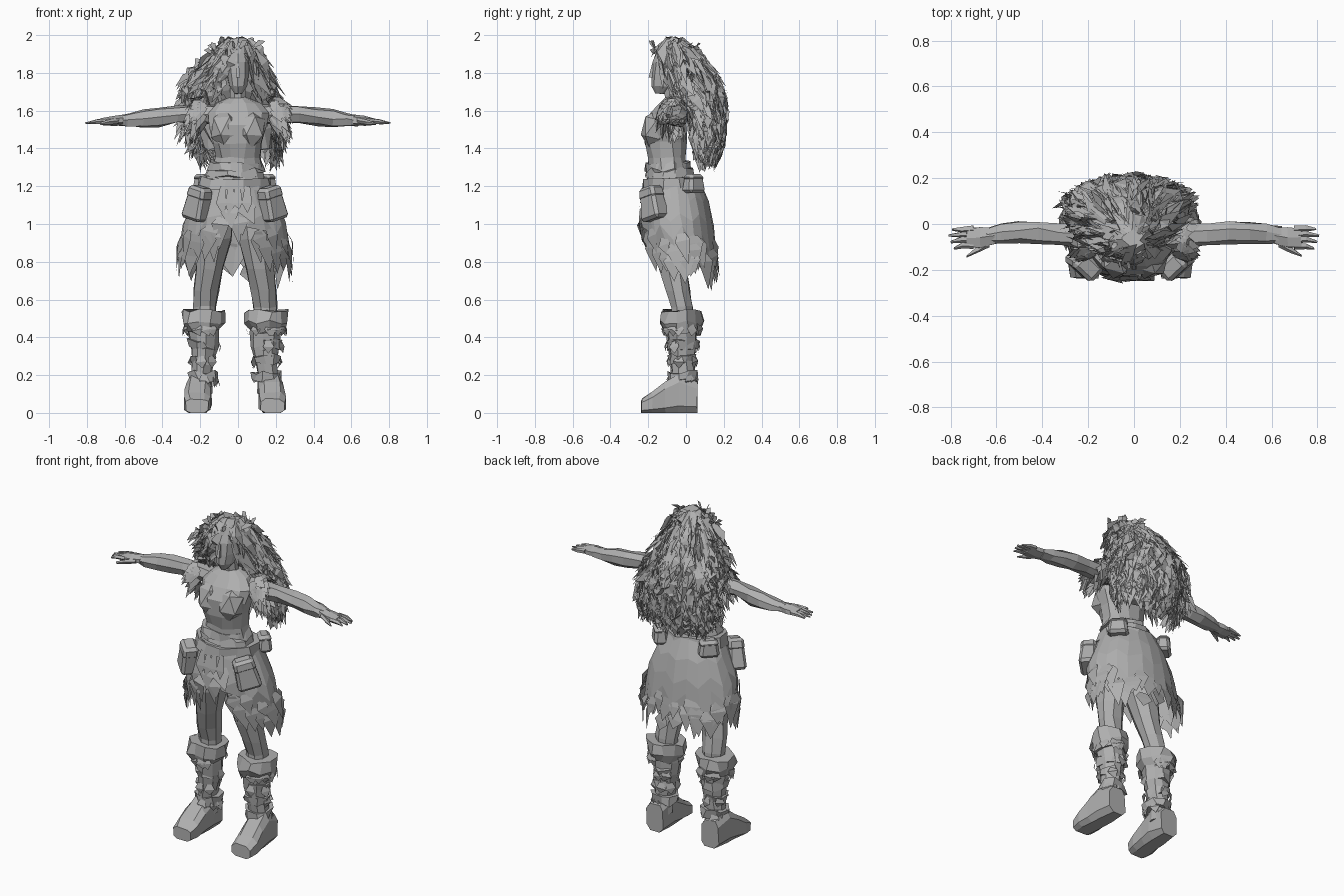
import bpy, bmesh, math, random
from mathutils import Vector, Matrix

random.seed(7)
if "Cube" in bpy.data.objects:
    bpy.data.objects.remove(bpy.data.objects["Cube"])

grey = bpy.data.materials.new("plain grey")
grey.use_nodes = True
grey.diffuse_color = (0.43, 0.43, 0.43, 1)
grey.node_tree.nodes["Principled BSDF"].inputs["Base Color"].default_value = (0.43, 0.43, 0.43, 1)
HIP = -0.017  # the lower body stands slightly to its right


def rnd(a):
    return random.uniform(-a, a)


def finish(bm, name, fix=True):
    if fix:
        bmesh.ops.recalc_face_normals(bm, faces=bm.faces)
    me = bpy.data.meshes.new(name)
    bm.to_mesh(me)
    bm.free()
    me.materials.append(grey)
    bpy.context.collection.objects.link(bpy.data.objects.new(name, me))


def tube(name, rows, axis="z", n=8, jitter=0.006, side=1, shift=0, power=1):
    """Loft of rings; each row is x, y, z and the two radii across the axis."""
    bm = bmesh.new()
    axes = {"z": ((1, 0, 0), (0, 1, 0)), "x": ((0, 1, 0), (0, 0, 1)), "y": ((1, 0, 0), (0, 0, 1))}
    u, v = map(Vector, axes[axis])
    rings = []
    for x, y, z, ru, rv in rows:
        ring = []
        for i in range(n):
            a = math.tau * (i + 0.5) / n
            c, s = (math.copysign(abs(f) ** power, f) for f in (math.cos(a), math.sin(a)))
            p = Vector((x, y, z)) + u * ru * c + v * rv * s
            p += Vector((rnd(jitter), rnd(jitter), rnd(jitter)))
            ring.append(bm.verts.new((p.x * side + shift, p.y, max(p.z, 0))))
        rings.append(ring)
    for r0, r1 in zip(rings, rings[1:]):
        for i in range(n):
            bm.faces.new((r0[i], r0[(i + 1) % n], r1[(i + 1) % n], r1[i]))
    bm.faces.new(rings[0])
    bm.faces.new(rings[-1])
    finish(bm, name)


def leaf(bm, root, mid, tip, width, out):
    """Pointed card that bends at its middle."""
    across = (tip - root).cross(out)
    if across.length < 1e-5:
        return
    w = across.normalized() * width / 2
    a, b, c, d, e = (bm.verts.new(p) for p in (root - w * 0.5, root + w * 0.5, mid + w, mid - w, tip))
    bm.faces.new((a, b, c, d))
    bm.faces.new((d, c, e))


def ring_point(table, z, a, scale=1.0):
    """Point on an elliptical profile; angle zero is the back."""
    row = table[-1]
    for r0, r1 in zip(table, table[1:]):
        if r0[0] >= z >= r1[0]:
            t = (r0[0] - z) / (r0[0] - r1[0])
            row = [p + (q - p) * t for p, q in zip(r0, r1)]
    _, cx, cy, rx, ry = row
    return Vector((cx + rx * scale * math.sin(a), cy + ry * scale * math.cos(a), z))


# Torso, bodice frill, neck and head
tube("torso", [(HIP, -.08, 1.18, .18, .14), (-.01, -.09, 1.27, .145, .11), (0, -.1, 1.35, .122, .1),
               (0, -.108, 1.43, .132, .112), (0, -.108, 1.52, .155, .118), (0, -.09, 1.59, .165, .095),
               (0, -.07, 1.64, .12, .07), (0, -.06, 1.67, .05, .05)], n=12, power=.9)
tube("waist_frill", [(-.008, -.095, 1.285, .15, .115), (-.008, -.097, 1.33, .135, .11)], n=16, jitter=.014)
tube("neck", [(0, -.06, 1.6, .05, .05), (0, -.075, 1.75, .042, .045)], jitter=.002)
tube("head", [(0, -.135, 1.69, .022, .025), (0, -.12, 1.73, .048, .06), (0, -.1, 1.79, .06, .085),
              (0, -.09, 1.86, .066, .085), (0, -.08, 1.94, .05, .06)], n=10, jitter=.003)
tube("nose", [(0, -.185, 1.775, .014, .018), (0, -.172, 1.85, .007, .01)], n=4, jitter=0)
for s, side in ((1, "left"), (-1, "right")):
    bm = bmesh.new()
    bmesh.ops.create_icosphere(bm, subdivisions=1, radius=1)
    bm.transform(Matrix.Translation((s * .068, -.165, 1.505)) @ Matrix.Rotation(-.25, 4, "X")
                 @ Matrix.Diagonal((.085, .075, .11, 1)))
    finish(bm, side + "_bust")

# Hair: solid core under layers of broad pointed locks
hair = [(1.98, 0, -.07, .05, .05), (1.93, -.01, -.06, .12, .115), (1.86, -.02, -.03, .16, .14),
        (1.78, -.035, .015, .205, .145), (1.7, -.045, .045, .245, .15), (1.6, -.025, .085, .255, .118),
        (1.5, -.01, .1, .245, .1), (1.4, -.005, .105, .23, .085), (1.28, 0, .095, .18, .05)]
tube("hair_core", [(x, y + .01, z, rx * .82, ry * .78) for z, x, y, rx, ry in hair[:-1]], n=14, jitter=.015)
bm = bmesh.new()
for i in range(850):
    z = random.uniform(1.4, 1.98)
    a = rnd(math.pi) if z > 1.68 else rnd(2.0)
    end = max(z - random.uniform(.08, .22), 1.31 + rnd(.04))
    turn = rnd(.35)
    p = ring_point(hair, z, a, random.uniform(.8, .96))
    m = ring_point(hair, (z + end) / 2, a + turn, random.uniform(.9, 1.1))
    t = ring_point(hair, end, a + turn * 1.4 + rnd(.18), random.uniform(.92, 1.24))
    if any(abs(q.x) < .065 and q.y < -.03 and q.z < 1.85 for q in (p, m, t)):
        continue
    leaf(bm, p, m, t, random.uniform(.025, .06), Vector((math.sin(a) + rnd(.6), math.cos(a) + rnd(.6), rnd(.5))))
# Upright tufts on the crown
for i in range(26):
    p = ring_point(hair, random.uniform(1.88, 1.96), rnd(math.pi), .95)
    t = p + Vector((rnd(.06), rnd(.04), random.uniform(.0, .04)))
    t.z = min(t.z, 2.0)
    leaf(bm, p, (p + t) / 2 + Vector((0, 0, .008)), t, .03, Vector((rnd(1), -1, .3)))
# Wavy loose locks along both sides, longer on the right
for s in (1, -1):
    for i in range(36):
        z = random.uniform(1.42, 1.87)
        p = ring_point(hair, z, s * random.uniform(1.0, 2.0), .92)
        reach = random.uniform(.01, .1) * (1.1 if s < 0 else .5)
        m = p + Vector((s * reach * .7, rnd(.03), -.02 + rnd(.03)))
        t = m + Vector((s * reach * .3 + rnd(.025), rnd(.02), -random.uniform(.03, .1)))
        leaf(bm, p, m, t, random.uniform(.02, .04), Vector((rnd(.4), -1, .2)))
finish(bm, "hair_locks", False)

# Arms, hands and shoulder fur
for s, side in ((1, "left"), (-1, "right")):
    tube(side + "_arm", [(.12, -.055, 1.58, .06, .055), (.22, -.05, 1.58, .056, .052), (.32, -.045, 1.58, .047, .046),
                         (.42, -.035, 1.567, .05, .052), (.5, -.038, 1.56, .05, .048), (.58, -.045, 1.552, .046, .038),
                         (.64, -.05, 1.548, .04, .028)], "x", 7, .006, s)
    tube(side + "_palm", [(.61, -.052, 1.55, .04, .028), (.67, -.058, 1.546, .05, .026),
                          (.73, -.06, 1.542, .046, .018)], "x", 6, .003, s)
    for i in range(4):
        y = -.02 - i * .025
        tip = .81 - abs(i - 1.2) * .014
        tube(side + "_finger", [(.7, y, 1.545, .015, .015), (.75, y - rnd(.004), 1.542, .014, .013),
                                (tip, y * 1.12, 1.535, .005, .005)], "x", 5, .002, s)
    tube(side + "_thumb", [(.63, -.08, 1.548, .02, .016), (.68, -.11, 1.54, .016, .013),
                           (.73, -.14, 1.532, .005, .005)], "x", 5, .002, s)
    bm = bmesh.new()
    for i in range(64):
        a, e = rnd(math.pi), random.uniform(-.3, 1)
        out = Vector((s * e, math.cos(a), math.sin(a))).normalized()
        p = Vector((s * .18, -.065, 1.6)) + Vector((out.x * .05, out.y * .072, out.z * .075))
        m = p + out * .012 + Vector((s * .025, 0, -.015))
        leaf(bm, p, m, m + out * .02 + Vector((s * .03, 0, -.05 + rnd(.03))), .05, out)
    finish(bm, side + "_shoulder_fur", False)

# Skirt with a ragged hem that rises at the front
skirt = [(1.24, HIP, -.07, .17, .14), (1.1, HIP, -.05, .235, .18), (1.0, HIP, -.05, .275, .195),
         (.9, HIP, -.03, .29, .185), (.8, HIP, -.01, .29, .17), (.6, HIP, .0, .28, .16)]


def hem(a):
    front = max(0, -math.cos(a))
    return .84 - .045 * math.cos(a) + .17 * front ** 8


bm = bmesh.new()
n = 22
rows = []
for k in range(5):
    row = []
    for i in range(n):
        a = math.tau * i / n + (rnd(.05) if k else 0)
        low = hem(a) + (.05 if i % 2 else -.05) + rnd(.03)
        z = 1.24 + (low - 1.24) * k / 4
        row.append(bm.verts.new(ring_point(skirt, z, a, 1 + rnd(.02))))
    rows.append(row)
for r0, r1 in zip(rows, rows[1:]):
    for i in range(n):
        bm.faces.new((r0[i], r1[i], r1[(i + 1) % n], r0[(i + 1) % n]))
finish(bm, "skirt")
bm = bmesh.new()
for i in range(50):
    a = math.tau * i / 50 + rnd(.07)
    z = hem(a) + random.uniform(-.02, .12)
    p, m, t = (ring_point(skirt, z - d, a + rnd(.06), f + rnd(.025))
               for d, f in ((0, .99), (.04, 1.04), (.14 + rnd(.05), 1.08)))
    leaf(bm, p, m, t, random.uniform(.07, .12), Vector((math.sin(a), math.cos(a), 0)))
# Short rags hanging from the belt at the front
for x in (-.08, -.04, 0, .05):
    p = Vector((x, -.225, 1.2))
    leaf(bm, p, p + Vector((rnd(.01), -.018, -.09)), p + Vector((rnd(.02), -.022, -.15 + rnd(.03))), .055,
         Vector((0, -1, 0)))
finish(bm, "skirt_tatters", False)

# Belts
tube("upper_belt", [(HIP, -.085, 1.25, .16, .132), (HIP, -.085, 1.295, .145, .12)], n=12, jitter=.009)
tube("lower_belt", [(HIP, -.075, 1.185, .2, .155), (HIP, -.075, 1.245, .188, .148)], n=12, jitter=.009)


# Pouches: box widening downward with a flap over the top
def pouch(name, loc, size, yaw, tilt):
    turn = Matrix.Translation(loc) @ Matrix.Rotation(yaw, 4, "Z") @ Matrix.Rotation(tilt, 4, "Y")
    for part, grow, low, high in (("", 1, -.5, .46), ("_flap", 1.07, .12, .5)):
        bm = bmesh.new()
        bmesh.ops.create_cube(bm, size=1)
        for v in bm.verts:
            h = high if v.co.z > 0 else low
            taper = grow * (.88 - .24 * h)
            v.co = turn @ Vector((v.co.x * size[0] * taper, v.co.y * size[1] * taper, h * size[2]))
        bmesh.ops.bevel(bm, geom=bm.edges, offset=.016, segments=1, affect="EDGES")
        finish(bm, name + part)


for s, side in ((1, "left"), (-1, "right")):
    pouch(side + "_hip_pouch", (s * .195 + HIP, -.175, 1.11), (.14, .105, .18), s * .75, s * -.25)
    pouch(side + "_back_pouch", (s * .165 + HIP, .04, 1.215), (.12, .085, .1), s * -.8, 0)

# Legs, boots and feet
for s, side in ((1, "left"), (-1, "right")):
    def limb(part, rows, axis="z", n=8, jitter=.006, power=1):
        tube(side + part, rows, axis, n, jitter, s, HIP, power)

    limb("_leg", [(.09, -.07, 1.12, .09, .11), (.107, -.085, .92, .094, .1), (.135, -.07, .76, .078, .078),
                  (.152, -.042, .65, .072, .066), (.16, -.022, .56, .066, .058), (.16, -.02, .46, .06, .06)])
    limb("_boot", [(.17, -.025, .52, .09, .09), (.165, -.022, .42, .082, .08), (.162, -.02, .35, .075, .076),
                   (.165, -.02, .28, .06, .063), (.175, -.015, .2, .058, .06), (.18, -.01, .1, .06, .066)], n=9)
    limb("_boot_cuff", [(.17, -.02, .43, .085, .09), (.17, -.025, .48, .11, .112),
                        (.17, -.022, .54, .113, .102)], n=11, jitter=.012)
    for z, r in ((.36, .074), (.28, .064), (.19, .072)):
        limb("_boot_wrap", [(.168, -.02, z - .02, r, r + .004), (.168, -.02, z + .025, r + .005, r + .008)],
             n=9, jitter=.014)
    limb("_foot", [(.187, .06, .08, .058, .09), (.19, -.04, .1, .07, .11), (.195, -.11, .078, .073, .086),
                   (.2, -.18, .053, .075, .059), (.2, -.235, .035, .064, .04)], "y", 8, .004, .6)
    bm = bmesh.new()
    for i in range(24):
        a, z = rnd(math.pi), random.choice((.47, .47, .38, .3, .2))
        out = Vector((math.sin(a), math.cos(a), 0))
        p = Vector((s * .168 + HIP, -.02, z)) + out * (.07 + max(0, z - .3) * .15)
        leaf(bm, p, p + out * .01 - Vector((0, 0, .03)), p + out * .002 - Vector((rnd(.02), 0, .065)), .06, out)
    finish(bm, side + "_boot_fur", False)
